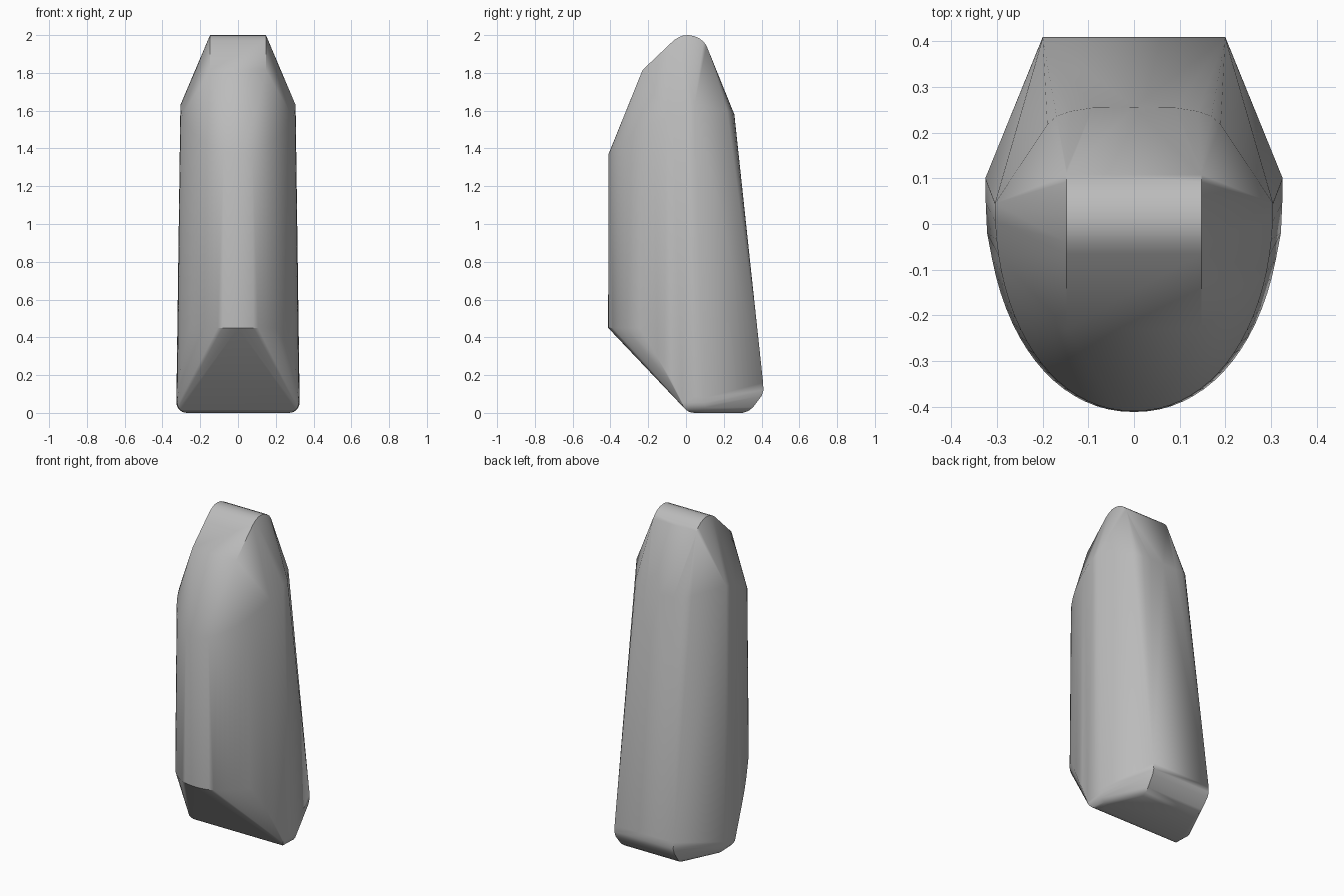
import bpy
import bmesh
import math
from mathutils import Vector

if "Cube" in bpy.data.objects:
    bpy.data.objects.remove(bpy.data.objects["Cube"])

grey = bpy.data.materials.new("mid grey")
grey.use_nodes = True
grey.diffuse_color = (0.5, 0.5, 0.5, 1)
grey.node_tree.nodes["Principled BSDF"].inputs["Base Color"].default_value = (0.5, 0.5, 0.5, 1)

points = []


def add_pair(x, y, z):
    """Add a point and its mirror image."""
    points.extend([Vector((x, y, z)), Vector((-x, y, z))])


# Rounded crest, as a side profile of (y, z)
crest = [(-0.23, 1.815), (-0.065, 1.972), (-0.04, 1.988), (-0.015, 1.998), (0.015, 2.0),
         (0.045, 1.994), (0.07, 1.983), (0.092, 1.966), (0.108, 1.945), (0.12, 1.915)]
for y, z in crest:
    add_pair(0.148, y, z)

# Curved front: upper and lower rims of the half-oval body
STEPS = 20
for i in range(STEPS + 1):
    a = math.pi / 2 * i / STEPS
    s, c = math.sin(a), math.cos(a)
    rise = 1 - c
    add_pair(0.305 * s ** 0.95, 0.045 - 0.455 * c ** 0.95, 1.37 + 0.26 * rise ** 0.8)
    low = 0.45 if s < 0.75 else 0.45 - 0.37 * ((s - 0.75) / 0.25) ** 1.5
    add_pair(0.326 * s ** 0.95, 0.1 - 0.512 * c ** 0.9, low)

# Upper rim of the back, with rounded corners
for x, y, z in [(0.0, 0.256, 1.58), (0.09, 0.255, 1.58), (0.14, 0.247, 1.585),
                (0.17, 0.236, 1.59), (0.19, 0.218, 1.6)]:
    add_pair(x, y, z)

# Rounded foot: (inset from the outline, height)
for i in range(7):
    a = math.pi / 2 * i / 6
    inset, z = 0.055 * (1 - math.sin(a)), 0.055 * (1 - math.cos(a))
    add_pair(0.326 - inset, 0.1, z)
    add_pair(0.322 - inset, -0.02 + inset * 1.2, z)

# Sloped heel with rounded back edge
for y, z in [(0.3, 0.0), (0.33, 0.01), (0.355, 0.03), (0.4, 0.09), (0.41, 0.12), (0.408, 0.16)]:
    add_pair(0.2 - 0.25 * max(0, 0.05 - z), y, z)

# Wrap one convex shell around the profiles
bm = bmesh.new()
for p in points:
    bm.verts.new(p)
bmesh.ops.remove_doubles(bm, verts=bm.verts, dist=0.002)
hull = bmesh.ops.convex_hull(bm, input=bm.verts)
loose = {g for g in hull["geom_interior"] + hull["geom_unused"] if isinstance(g, bmesh.types.BMVert)}
bmesh.ops.delete(bm, geom=list(loose), context="VERTS")
bmesh.ops.dissolve_limit(bm, angle_limit=math.radians(0.5), verts=bm.verts, edges=bm.edges)
bmesh.ops.recalc_face_normals(bm, faces=bm.faces)

mesh = bpy.data.meshes.new("body")
bm.to_mesh(mesh)
bm.free()
mesh.materials.append(grey)
body = bpy.data.objects.new("body", mesh)
bpy.context.collection.objects.link(body)
bpy.context.view_layer.objects.active = body
body.select_set(True)
bpy.ops.object.shade_smooth_by_angle(angle=math.radians(30))
